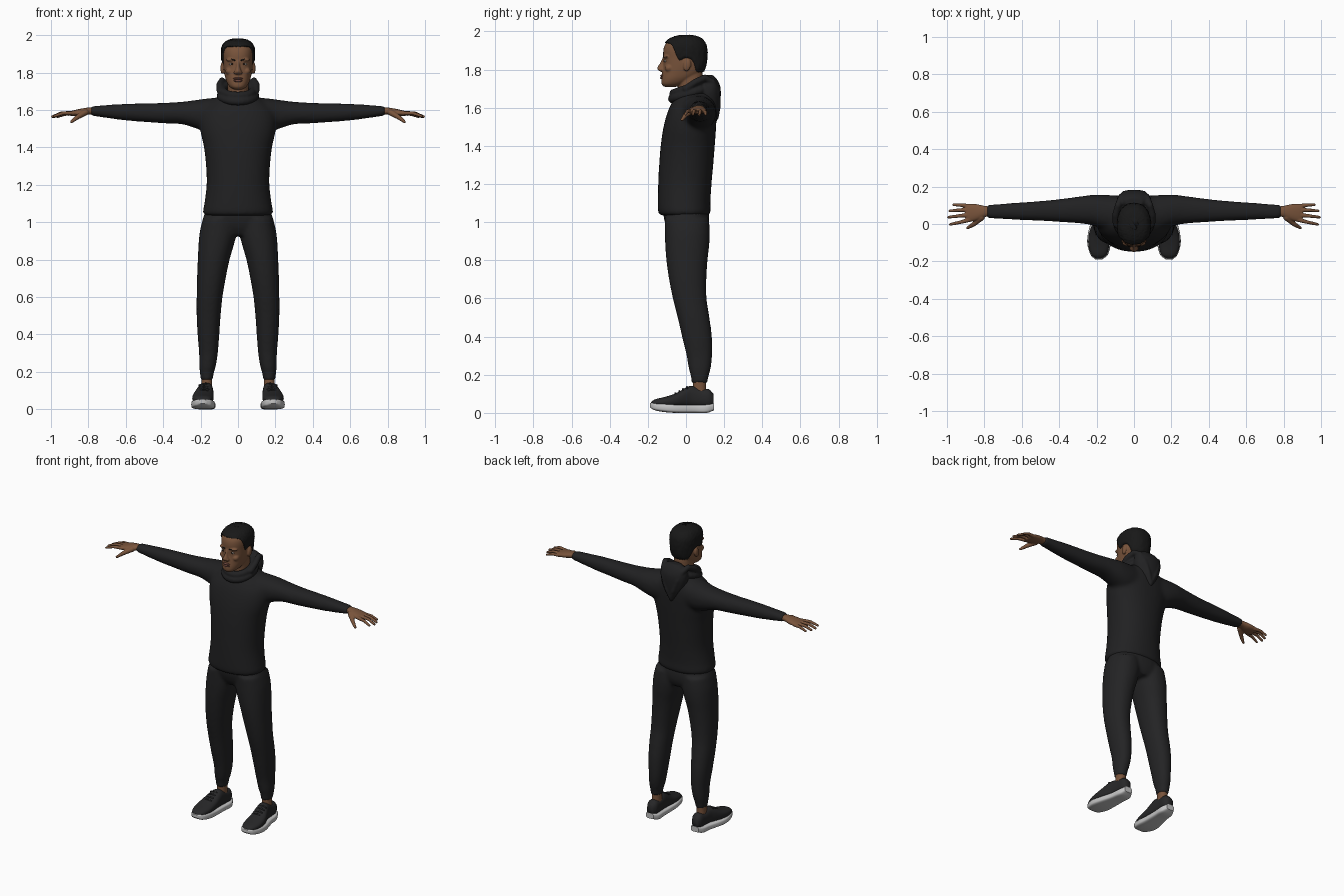
import bpy, bmesh, math, random
from mathutils import Vector, Matrix

random.seed(4)
cube = bpy.data.objects.get("Cube")
if cube:
    bpy.data.objects.remove(cube, do_unlink=True)


def material(name, r, g, b):
    mat = bpy.data.materials.new(name)
    mat.use_nodes = True
    mat.diffuse_color = (r, g, b, 1)
    shader = mat.node_tree.nodes["Principled BSDF"]
    shader.inputs["Base Color"].default_value = (r, g, b, 1)
    shader.inputs["Roughness"].default_value = 0.8
    return mat


SKIN = material("brown skin", .19, .088, .044)
LIPS = material("lip brown", .15, .06, .045)
CLOTH = material("black fleece", .015, .015, .016)
PANTS = material("black jersey", .017, .017, .018)
HAIR = material("black hair", .009, .009, .009)
SHOE = material("shoe charcoal", .02, .02, .021)
SOLE = material("sole grey", .55, .55, .55)
EYE = material("eye white", .5, .45, .4)
IRIS = material("dark iris", .015, .008, .005)


def sample(rows, t):
    """Smooth interpolation of rows whose first entry is the position."""
    last = len(rows) - 1
    i = max([k for k in range(last) if rows[k][0] <= t], default=0)
    a, b = rows[i], rows[i + 1]
    before, after = rows[max(i - 1, 0)], rows[min(i + 2, last)]
    h = b[0] - a[0]
    u = min(max((t - a[0]) / h, 0), 1)
    out = []
    for k in range(1, len(a)):
        m0 = (b[k] - before[k]) / (b[0] - before[0]) * h
        m1 = (after[k] - a[k]) / (after[0] - a[0]) * h
        d = b[k] - a[k]
        out.append(a[k] + u * (m0 + u * (3 * d - 2 * m0 - m1 + u * (m0 + m1 - 2 * d))))
    return out


def outline(rows, t, angle, power):
    """Point of a rounded cross-section at position t."""
    a0, a1, b0, b1 = sample(rows, t)
    c, s = math.cos(angle), math.sin(angle)
    bend = lambda v: math.copysign(abs(v) ** (2 / power), v)
    return (a0 + a1) / 2 + (a1 - a0) / 2 * bend(c), (b0 + b1) / 2 + (b1 - b0) / 2 * bend(s)


def skin_rings(bm, rings):
    n = len(rings[0])
    rings = [[bm.verts.new(co) for co in ring] for ring in rings]
    for low, high in zip(rings, rings[1:]):
        for k in range(n):
            bm.faces.new((low[k], low[(k + 1) % n], high[(k + 1) % n], high[k]))
    bm.faces.new(rings[0][::-1])
    bm.faces.new(rings[-1])


def loft(bm, rows, axis=2, side=1, power=2.2, n=32, steps=4):
    """Rows are (position, min, max, min, max) along the chosen axis."""
    places = [a[0] + (b[0] - a[0]) * k / steps for a, b in zip(rows, rows[1:]) for k in range(steps)]
    rings = []
    for t in places + [rows[-1][0]]:
        ring = []
        for k in range(n):
            co = list(outline(rows, t, math.tau * k / n, power))
            co.insert(axis, t)
            ring.append((co[0] * side, co[1], co[2]))
        rings.append(ring)
    skin_rings(bm, rings)


def sym(rows):
    return [(z, -w, w, y0, y1) for z, w, y0, y1 in rows]


def ball(bm, centre, size, side=1, tilt=0):
    m = (Matrix.Translation((centre[0] * side, centre[1], centre[2]))
         @ Matrix.Rotation(tilt, 4, 'X') @ Matrix.Diagonal((*size, 1)))
    bmesh.ops.create_uvsphere(bm, u_segments=20, v_segments=12, radius=1, matrix=m)


def tube(bm, points, r0, r1, side=1):
    """Rounded, tapering chain through the points."""
    pts = [Vector((x * side, y, z)) for x, y, z in points]
    radii = [r0 + (r1 - r0) * k / (len(pts) - 1) for k in range(len(pts))]
    for p, r in zip(pts, radii):
        ball(bm, p, (r, r, r))
    for p, q, ra, rb in zip(pts, pts[1:], radii, radii[1:]):
        d = q - p
        m = Matrix.Translation((p + q) / 2) @ d.to_track_quat('Z', 'Y').to_matrix().to_4x4()
        bmesh.ops.create_cone(bm, cap_ends=True, segments=16, radius1=ra, radius2=rb,
                              depth=d.length, matrix=m)


def finish(bm, name, mat, voxel=0, smooth=4):
    """Turn the parts into one object; a voxel size fuses them."""
    bmesh.ops.recalc_face_normals(bm, faces=bm.faces)
    for f in bm.faces:
        f.smooth = True
    mesh = bpy.data.meshes.new(name)
    bm.to_mesh(mesh)
    bm.free()
    mesh.materials.append(mat)
    obj = bpy.data.objects.new(name, mesh)
    bpy.context.collection.objects.link(obj)
    if voxel:
        fuse = obj.modifiers.new("Fuse", 'REMESH')
        fuse.mode, fuse.voxel_size, fuse.use_smooth_shade = 'VOXEL', voxel, True
        relax = obj.modifiers.new("Relax", 'SMOOTH')
        relax.factor, relax.iterations = .5, smooth
    return obj


# Sweatshirt: torso and sleeves fused
bm = bmesh.new()
loft(bm, sym([(1.035, .176, -.137, .12), (1.05, .188, -.146, .129), (1.1, .18, -.148, .128),
              (1.2, .168, -.146, .134), (1.3, .171, -.141, .143), (1.4, .182, -.133, .151),
              (1.5, .203, -.118, .158), (1.58, .2, -.096, .161), (1.63, .165, -.072, .156),
              (1.665, .115, -.05, .14), (1.69, .075, -.03, .11)]))
for side in (1, -1):
    loft(bm, [(.08, -.04, .15, 1.48, 1.668), (.16, -.03, .156, 1.48, 1.662), (.22, -.007, .156, 1.5, 1.654),
              (.3, .004, .146, 1.524, 1.644), (.4, .011, .133, 1.529, 1.638), (.5, .017, .123, 1.536, 1.636),
              (.6, .021, .116, 1.544, 1.633), (.7, .026, .109, 1.557, 1.627), (.79, .031, .103, 1.57, 1.62)],
         axis=0, side=side)
finish(bm, "sweatshirt", CLOTH, .011, 8)

# Hood: collar ring around the neck, bag hanging at the back, rolled rim
bm = bmesh.new()
ring = [math.tau * k / 24 for k in range(25)]
tube(bm, [(.082 * math.cos(a), .02 + .085 * math.sin(a), 1.706 + .03 * math.sin(a)) for a in ring], .022, .022)
tube(bm, [(.092 * math.cos(a), .022 + .095 * math.sin(a), 1.676 + .03 * math.sin(a)) for a in ring], .022, .022)
loft(bm, sym([(1.53, .015, .12, .162), (1.58, .05, .09, .174), (1.65, .085, .06, .182),
              (1.71, .092, .07, .18), (1.75, .075, .085, .162), (1.772, .045, .095, .14)]))
for side in (1, -1):
    tube(bm, [(.095, 0, 1.70), (.098, .05, 1.735), (.085, .1, 1.758), (.07, .14, 1.735),
              (.05, .163, 1.68), (.025, .168, 1.61), (0, .158, 1.55)], .019, .014, side)
finish(bm, "hood", CLOTH, .006, 4)

# Trousers: seat and legs fused
bm = bmesh.new()
loft(bm, sym([(.93, .11, -.075, .1), (.97, .17, -.1, .118), (1.02, .186, -.116, .122), (1.07, .168, -.12, .115)]))
for side in (1, -1):
    loft(bm, [(.155, .134, .199, .03, .112), (.19, .13, .203, .026, .118), (.23, .119, .207, .015, .129),
              (.3, .108, .208, .003, .137), (.4, .1, .216, -.021, .136), (.5, .093, .221, -.044, .123),
              (.6, .083, .221, -.069, .108), (.7, .066, .219, -.089, .107), (.8, .045, .215, -.103, .113),
              (.88, .022, .211, -.109, .122), (.95, .006, .204, -.111, .125), (1.02, .01, .188, -.112, .12)],
         side=side)
finish(bm, "trousers", PANTS, .01, 6)

# Head: skull, neck, nose, brow, cheeks and ears fused
SKULL = sym([(1.71, .024, -.115, -.05), (1.724, .045, -.128, -.01), (1.75, .061, -.129, .04),
             (1.78, .07, -.125, .08), (1.82, .077, -.119, .098), (1.86, .08, -.119, .104),
             (1.9, .083, -.119, .104), (1.93, .08, -.11, .097), (1.955, .066, -.086, .077),
             (1.968, .045, -.055, .053), (1.975, .015, -.02, .02)])
bm = bmesh.new()
loft(bm, SKULL, power=2.3, n=48)
loft(bm, sym([(1.62, .06, -.04, .1), (1.7, .056, -.04, .09), (1.78, .058, -.05, .088)]))
loft(bm, sym([(1.79, .014, -.136, -.09), (1.798, .022, -.147, -.09), (1.81, .018, -.151, -.09),
              (1.835, .01, -.136, -.09), (1.865, .01, -.122, -.09)]))
for side in (1, -1):
    ball(bm, (.034, -.1, 1.868), (.03, .02, .009), side)
    ball(bm, (.046, -.088, 1.808), (.022, .024, .02), side)
    ball(bm, (.083, .006, 1.824), (.011, .02, .033), side, -.2)
    ball(bm, (.014, -.132, 1.8), (.01, .011, .008), side)
finish(bm, "head", SKIN, .0045, 3)

# Face details
bm = bmesh.new()
ball(bm, (0, -.122, 1.768), (.026, .014, .007))
ball(bm, (0, -.121, 1.756), (.024, .015, .008))
finish(bm, "lips", LIPS)
for word, side in (("left", 1), ("right", -1)):
    bm = bmesh.new()
    ball(bm, (.033, -.108, 1.845), (.014, .007, .006), side)
    finish(bm, word + "_eye", EYE)
    bm = bmesh.new()
    ball(bm, (.033, -.113, 1.845), (.006, .004, .0055), side)
    finish(bm, word + "_iris", IRIS)
    bm = bmesh.new()
    tube(bm, [(.018, -.117, 1.866), (.034, -.115, 1.871), (.052, -.1, 1.865)], .004, .003, side)
    finish(bm, word + "_eyebrow", HAIR)

# Cropped hair: a cap from the hairline to the crown with a rough surface
HAIRLINE = [(-1, 1.937), (-.65, 1.932), (-.42, 1.905), (-.22, 1.845), (0, 1.856),
            (.3, 1.845), (.6, 1.79), (1, 1.775)]
bm = bmesh.new()
rings, count = [], 96
for j in range(25):
    u = 1 - (1 - j / 24) ** 2
    ring = []
    for k in range(count):
        a = math.tau * k / count
        start = sample(HAIRLINE, math.sin(a))[0]
        z = start + (1.975 - start) * u
        flat = Vector(outline(SKULL, z, a, 2.3))
        flat += flat.normalized() * (-.006 if j == 0 else .008 + random.uniform(-.0018, .0018))
        ring.append((flat.x, flat.y, z + .007 * u + random.uniform(-.001, .001)))
    rings.append(ring)
skin_rings(bm, rings)
finish(bm, "hair", HAIR)

# Hands, ankles and shoes
FINGERS = [((.88, .022, 1.583), (.935, .008, 1.583), (.982, -.002, 1.567)),
           ((.89, .048, 1.584), (.945, .042, 1.583), (.993, .036, 1.564)),
           ((.89, .074, 1.583), (.94, .074, 1.581), (.985, .07, 1.563)),
           ((.88, .096, 1.58), (.925, .101, 1.578), (.965, .103, 1.564))]
for word, side in (("left", 1), ("right", -1)):
    bm = bmesh.new()
    loft(bm, [(.76, .042, .093, 1.576, 1.612), (.8, .037, .097, 1.575, 1.613), (.84, .02, .106, 1.568, 1.607),
              (.88, .012, .108, 1.567, 1.598), (.9, .018, .104, 1.57, 1.592)], axis=0, side=side)
    for finger in FINGERS:
        tube(bm, finger, .0115, .0075, side)
    tube(bm, [(.815, .035, 1.588), (.858, -.002, 1.562), (.89, -.021, 1.537)], .017, .008, side)
    finish(bm, word + "_hand", SKIN, .004, 3)

    bm = bmesh.new()
    loft(bm, [(.07, .135, .2, .035, .11), (.12, .138, .196, .037, .105), (.18, .138, .196, .037, .105)], side=side)
    finish(bm, word + "_ankle", SKIN)

    bm = bmesh.new()
    loft(bm, [(-.184, .172, .206, .035, .056), (-.165, .147, .228, .03, .07), (-.11, .132, .244, .03, .084),
              (-.05, .13, .24, .03, .104), (0, .131, .223, .03, .133), (.03, .132, .212, .03, .142),
              (.08, .132, .205, .03, .126), (.12, .132, .202, .03, .124), (.144, .147, .19, .04, .1)],
         axis=1, side=side, power=2.5)
    for k in range(4):
        y, z = -.055 + .02 * k, .103 + .011 * k
        tube(bm, [(.158, y, z - .008), (.182, y, z), (.206, y, z - .008)], .005, .005, side)
    finish(bm, word + "_shoe", SHOE)

    bm = bmesh.new()
    loft(bm, [(-.19, .172, .206, .03, .052), (-.168, .142, .23, .015, .054), (-.11, .125, .249, .004, .05),
              (-.05, .124, .246, 0, .044), (.05, .124, .22, 0, .042), (.11, .122, .212, 0, .044),
              (.147, .14, .196, .014, .05)], axis=1, side=side, power=4)
    finish(bm, word + "_sole", SOLE)
    bpy.context.view_layer.objects.active = bpy.data.objects[word + "_sole"]
    bpy.data.objects[word + "_sole"].select_set(True)
bpy.ops.object.shade_smooth_by_angle(angle=math.radians(45))
